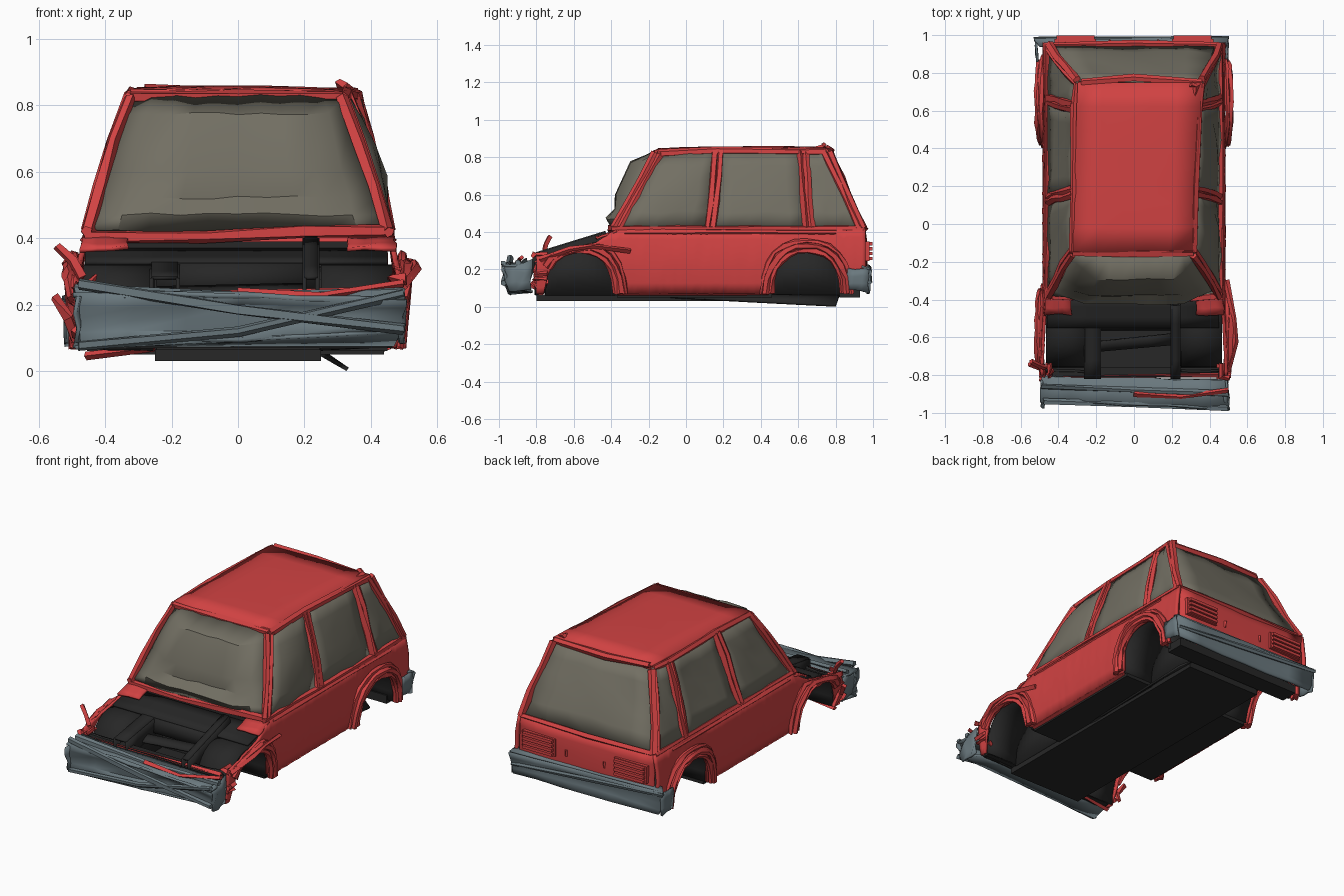
import bpy, bmesh, math, random
from mathutils import Vector

random.seed(4)
cube = bpy.data.objects.get("Cube")
if cube:
    bpy.data.objects.remove(cube, do_unlink=True)

def material(name, *rgb):
    m = bpy.data.materials.new(name)
    m.use_nodes = True
    m.diffuse_color = (*rgb, 1)
    m.node_tree.nodes["Principled BSDF"].inputs["Base Color"].default_value = (*rgb, 1)
    return m

RED = material("red paint", 0.64, 0.055, 0.055)
GLASS = material("dusty glass", 0.17, 0.16, 0.125)
GREY = material("grey bumper", 0.145, 0.19, 0.21)
BLACK = material("black underbody", 0.02, 0.02, 0.02)

def shake(amount):
    return Vector([random.uniform(-amount, amount) for _ in "xyz"])

def finish(name, bm, mat):
    bmesh.ops.recalc_face_normals(bm, faces=bm.faces)
    mesh = bpy.data.meshes.new(name)
    bm.to_mesh(mesh)
    bm.free()
    for p in mesh.polygons:
        p.use_smooth = True
    mesh.set_sharp_from_angle(angle=math.radians(35))
    mesh.materials.append(mat)
    ob = bpy.data.objects.new(name, mesh)
    bpy.context.scene.collection.objects.link(ob)
    return ob

def surface(name, f, nu, nv, mat, thick=0.012, jitter=0.0):
    """Sheet from f(u, v), dented by random jitter, with thickness."""
    bm = bmesh.new()
    rows = [[bm.verts.new(Vector(f(i / nu, j / nv)) + shake(jitter)) for j in range(nv + 1)] for i in range(nu + 1)]
    for a, b in zip(rows, rows[1:]):
        for j in range(nv):
            bm.faces.new((a[j], a[j + 1], b[j + 1], b[j]))
    mod = finish(name, bm, mat).modifiers.new("thickness", "SOLIDIFY")
    mod.thickness = thick
    mod.offset = 0

def patch(name, a, b, c, d, mat, nu=6, nv=6, bulge=(0, 0, 0), thick=0.012, jitter=0.0):
    """Four-cornered panel a-b (bottom) to d-c (top) with a bulge."""
    a, b, c, d, k = map(Vector, (a, b, c, d, bulge))
    def f(u, v):
        s = (math.sin(math.pi * u) * math.sin(math.pi * v)) ** 0.6 if 0 < u < 1 and 0 < v < 1 else 0
        return a.lerp(b, u).lerp(d.lerp(c, u), v) + k * s
    surface(name, f, nu, nv, mat, thick, jitter)

def beam(name, pts, r, mat, sides=5, jitter=0.004):
    """Crumpled bar swept along a path."""
    bm = bmesh.new()
    pts = [Vector(p) for p in pts]
    rings = []
    for i, p in enumerate(pts):
        q = (pts[min(i + 1, len(pts) - 1)] - pts[max(i - 1, 0)]).to_track_quat("Z", "Y")
        rings.append([bm.verts.new(p + q @ Vector((math.cos(k) * r, math.sin(k) * r, 0)) + shake(jitter))
                      for k in [math.tau * n / sides for n in range(sides)]])
    for a, b in zip(rings, rings[1:]):
        for k in range(sides):
            bm.faces.new((a[k], a[(k + 1) % sides], b[(k + 1) % sides], b[k]))
    bm.faces.new(rings[0])
    bm.faces.new(rings[-1])
    finish(name, bm, mat)

def box(name, lo, hi, mat):
    bm = bmesh.new()
    for v in bmesh.ops.create_cube(bm, size=1)["verts"]:
        v.co = [l + (h - l) * (c + 0.5) for l, h, c in zip(lo, hi, v.co)]
    finish(name, bm, mat)

# Side panels with wheel openings
ARCHES = {"front": -0.565, "rear": 0.645}

def arch(d, w, h):
    return 0.07 + h * max(0, 1 - abs(d / w) ** 2.4) ** 0.45

def wing_top(y):
    return 0.42 if y > -0.38 else max(0.405 + (y + 0.38) * 0.6, 0.335 + (y + 0.5) * 0.22)

def side_panel(sx):
    def f(u, v):
        y = -0.8 + 1.76 * u
        low = max([0.07] + [arch(y - c, 0.185, 0.23) for c in ARCHES.values()])
        low = 0.13 if y > 0.86 else low
        z = low + (wing_top(y) - low) * v
        half = 0.452 + 0.025 * math.sin(math.pi * min(1, (z - 0.04) / 0.4)) + 0.03 * max(0, -y - 0.4)
        return (sx * half, y, z)
    return f

# Cabin corner points along the roof for each side, and along the belt line
ROOF = {-1: [(-0.325, -0.15, 0.825), (-0.32, 0.17, 0.835), (-0.315, 0.62, 0.83), (-0.3, 0.75, 0.83)],
        1: [(0.315, -0.15, 0.82), (0.325, 0.17, 0.835), (0.345, 0.62, 0.83), (0.36, 0.75, 0.83)]}
BELT = [-0.37, 0.13, 0.655, 0.935]

for sx, side in ((-1, "right"), (1, "left")):
    surface(side + "_side_panel", side_panel(sx), 88, 6, RED, 0.016, 0.0015)
    base = [(sx * 0.45, y, 0.42) for y in BELT]
    top = ROOF[sx]
    # Pillars as paired folded bars, with rails above and below the glass
    for n, label in enumerate(("front", "door", "rear_door", "tail")):
        b, t = Vector(base[n]), Vector(top[n])
        for k, off in enumerate((-0.014, 0.014)):
            o = Vector((0, off, 0))
            bent = [b.lerp(t, s) + o + Vector((sx * 0.008, 0, 0)) + shake(0.005) for s in (0.33, 0.67)]
            beam(f"{side}_{label}_pillar_{k}", [b + o, *bent, t + o], 0.021, RED, jitter=0.005)
    beam(side + "_roof_rail", top, 0.02, RED)
    beam(side + "_belt_rail", [(sx * 0.455, y, 0.42) for y in (-0.4, -0.1, 0.13, 0.4, 0.66, 0.95)], 0.016, RED)
    for n, label in enumerate(("front", "rear", "quarter")):
        out = (0.04, 0.02, 0.005)[n] if sx > 0 else (-0.005, 0.005, 0)[n]
        patch(f"{side}_{label}_window", base[n], base[n + 1], top[n + 1], top[n], GLASS, 5, 5,
              (out, 0, 0.005), jitter=0.008)
    beam(side + "_door_crease", [(sx * 0.468, y, 0.395) for y in (-0.33, 0, 0.4, 0.8)], 0.008, RED, 4, 0.002)
    beam(side + "_sill", [(sx * 0.445, y, 0.08) for y in (-0.36, 0, 0.44)], 0.018, RED)

    for label, c in ARCHES.items():
        # Nested arch lips, crushed down towards the nose at the front
        for k, (w, h, x, r) in enumerate(((0.19, 0.23, 0.485, 0.016), (0.215, 0.255, 0.49, 0.019),
                                          (0.24, 0.28, 0.475, 0.014))):
            pts = []
            for i in range(2 if label == "front" else 0, 13):
                d = -w * math.cos(math.pi * i / 12)
                z = min(arch(d, w, h), wing_top(c + d) - 0.012)
                pts.append((sx * (x + 0.02 * math.sin(math.pi * i / 12)), c + d, z))
            beam(f"{side}_{label}_arch_lip_{k}", pts, r, RED, jitter=0.005)

        # Wheel tub and its inner wall
        def tub(u, v):
            d = -0.19 * math.cos(math.pi * u)
            return (sx * (0.25 + 0.215 * v), c + d, arch(d, 0.19, 0.245))
        def wall(u, v):
            d = -0.19 * math.cos(math.pi * u)
            return (sx * 0.25, c + d, 0.06 + (arch(d, 0.19, 0.245) - 0.06) * v)
        surface(f"{side}_{label}_wheel_tub", tub, 16, 2, BLACK)
        surface(f"{side}_{label}_tub_wall", wall, 16, 1, BLACK)

    # Torn wing top, front corner scraps and bay corner
    patch(side + "_wing_top", (sx * 0.33, -0.48, 0.37), (sx * 0.475, -0.48, 0.365), (sx * 0.47, -0.37, 0.405),
          (sx * 0.33, -0.37, 0.4), RED, 3, 3, jitter=0.005)
    for k in range(5):
        p = Vector((sx * random.uniform(0.43, 0.5), -0.81, random.uniform(0.1, 0.28)))
        beam(f"{side}_wing_scrap_{k}", [p + Vector((0, 0.07, 0)), p, p + shake(0.05)], 0.014, RED, 4, 0.006)
    patch(side + "_bay_corner", (sx * 0.25, -0.8, 0.06), (sx * 0.46, -0.8, 0.07), (sx * 0.47, -0.77, 0.25),
          (sx * 0.25, -0.78, 0.25), BLACK, 3, 3, jitter=0.005)
    # Tail lamp with ribs
    lo, hi = sorted((sx * 0.2, sx * 0.42))
    box(side + "_tail_lamp", (lo, 0.95, 0.245), (hi, 0.98, 0.35), RED)
    for k in range(4):
        z = 0.25 + 0.026 * k
        box(f"{side}_lamp_rib_{k}", (lo + 0.01, 0.97, z), (hi - 0.01, 0.998, z + 0.017), RED)
    beam(side + "_tail_catch", [(sx * 0.13, 0.965, 0.26), (sx * 0.13, 0.965, 0.3)], 0.012, RED, 4)

# Roof skin lying over the rails, header bars and torn edges
lift = Vector((0, 0, 0.016))
patch("roof", *[Vector(p) + lift for p in (ROOF[-1][0], ROOF[1][0], ROOF[1][3], ROOF[-1][3])], RED, 5, 7,
      (0, 0, 0.009), 0.014, 0.003)
beam("windscreen_header", [ROOF[-1][0], (0, -0.155, 0.825), ROOF[1][0]], 0.022, RED)
beam("tail_header", [(-0.28, 0.75, 0.845), (0, 0.775, 0.835), ROOF[1][3]], 0.02, RED)
beam("torn_roof_corner", [(0.32, 0.66, 0.835), (0.33, 0.73, 0.855), (0.3, 0.74, 0.87)], 0.014, RED, 4)

# Windscreen pushed forward, with a fold near the bottom
def windscreen(u, v):
    y, z = [(-0.385, 0.42), (-0.42, 0.47), (-0.375, 0.52), (-0.37, 0.6), (-0.29, 0.77), (-0.165, 0.825)][round(v * 5)]
    edge = max(0, 1 - min(u, 1 - u) * 5)
    flat = -0.37 + 0.22 * (z - 0.42) / 0.4
    return ((2 * u - 1) * (0.45 - 0.33 * (z - 0.42)), y + (flat - y) * edge, z)

surface("windscreen", windscreen, 10, 5, GLASS, jitter=0.005)
patch("tail_window", (-0.43, 0.94, 0.42), (0.43, 0.94, 0.42), ROOF[1][3], ROOF[-1][3], GLASS, 6, 5,
      (0, 0.01, 0.005), jitter=0.008)

# Tail panel and cowl
patch("tail_panel", (-0.455, 0.95, 0.13), (0.455, 0.95, 0.13), (0.45, 0.95, 0.42), (-0.45, 0.95, 0.42), RED,
      8, 5, (0, 0.012, 0), 0.016, 0.002)
beam("tail_window_sill", [(-0.45, 0.945, 0.42), (0, 0.955, 0.415), (0.45, 0.945, 0.42)], 0.018, RED)
beam("cowl", [(-0.46, -0.38, 0.405), (-0.1, -0.4, 0.405), (0.2, -0.4, 0.42), (0.45, -0.38, 0.42)], 0.021, RED)

# Engine bay and underbody
box("firewall", (-0.45, -0.38, 0.06), (0.45, -0.365, 0.39), BLACK)
patch("bay_shelf", (-0.46, -0.55, 0.325), (0.45, -0.55, 0.325), (0.45, -0.38, 0.365), (-0.46, -0.38, 0.365), BLACK, 4, 3)
patch("bay_shelf_drop", (-0.26, -0.56, 0.24), (0.23, -0.56, 0.24), (0.23, -0.55, 0.325), (-0.26, -0.55, 0.325), BLACK, 2, 2)
for name, x0, x1, z in (("right_bay_rail", -0.26, -0.18, 0.34), ("left_bay_rail", 0.2, 0.24, 0.4)):
    for x in (x0, x1):
        patch(name + "_web", (x, -0.82, 0.18), (x, -0.4, 0.25), (x, -0.43, z), (x, -0.82, 0.28), BLACK, 4, 2)
    patch(name + "_top", (x0, -0.82, 0.28), (x1, -0.82, 0.28), (x1, -0.43, z), (x0, -0.43, z), BLACK, 2, 4)
patch("bay_cross_rail", (-0.26, -0.68, 0.22), (0.2, -0.64, 0.24), (0.2, -0.58, 0.26), (-0.26, -0.63, 0.25), BLACK, 4, 2)
box("front_cross_member", (-0.45, -0.81, 0.07), (0.45, -0.76, 0.24), BLACK)
box("centre_floor", (-0.25, -0.8, 0.03), (0.25, 0.8, 0.065), BLACK)
box("cabin_floor", (-0.44, -0.37, 0.05), (0.44, 0.46, 0.08), BLACK)
box("tail_floor", (-0.43, 0.82, 0.05), (0.43, 0.93, 0.1), BLACK)
patch("hanging_floor_edge", (0.25, -0.1, 0.05), (0.33, 0.8, 0.005), (0.25, 0.82, 0.06), (0.25, 0, 0.065), BLACK, 4, 2)

# Torn strips hanging off the wings and nose
beam("left_wing_strip", [(0.49, -0.3, 0.3), (0.53, -0.5, 0.325), (0.54, -0.62, 0.31), (0.5, -0.78, 0.25)], 0.014, RED, 4)
beam("right_wing_strip", [(-0.47, -0.76, 0.28), (-0.5, -0.75, 0.33), (-0.545, -0.73, 0.375)], 0.014, RED, 4)
beam("right_wing_flap", [(-0.49, -0.72, 0.09), (-0.51, -0.76, 0.16), (-0.55, -0.74, 0.225)], 0.014, RED, 4)
beam("nose_strip", [(-0.46, -0.78, 0.045), (-0.25, -0.78, 0.07)], 0.014, RED, 4)
beam("grille_strip", [(-0.45, -0.81, 0.225), (0, -0.8, 0.23), (0.45, -0.8, 0.24)], 0.012, RED, 4)

# Front bumper: twisted channel with folded strips
patch("front_bumper_face", (-0.49, -0.93, 0.07), (0.49, -0.95, 0.12), (0.51, -0.98, 0.22), (-0.48, -0.94, 0.24), GREY,
      6, 4, (0, 0.04, 0), 0.014, 0.008)
patch("front_bumper_top", (-0.49, -0.94, 0.235), (0.5, -0.98, 0.22), (0.48, -0.82, 0.225), (-0.49, -0.81, 0.235), GREY,
      7, 2, (0, 0, -0.02), 0.014, 0.008)
patch("front_bumper_base", (-0.49, -0.94, 0.07), (0.49, -0.95, 0.12), (0.47, -0.82, 0.08), (-0.47, -0.82, 0.08), GREY, 6, 2)
for name, z0, z1, z2 in (("fold_down", 0.26, 0.185, 0.125), ("fold_up", 0.075, 0.12, 0.235)):
    beam("bumper_" + name, [(-0.48, -0.94, z0), (0, -0.955, z1), (0.5, -0.975, z2)], 0.016, GREY)
beam("bumper_top_fold", [(-0.49, -0.86, 0.245), (0, -0.88, 0.225), (0.5, -0.9, 0.235)], 0.016, GREY)
for x in (-0.48, 0.49):
    patch("front_bumper_end", (x, -0.95, 0.09), (x, -0.83, 0.08), (x, -0.82, 0.25), (x, -0.97, 0.23), GREY, 3, 3, jitter=0.012)
beam("bumper_red_strip", [(0, -0.9, 0.235), (0.25, -0.915, 0.225), (0.5, -0.88, 0.265)], 0.013, RED, 4)

# Rear bumper wrapping the corners
patch("rear_bumper_face", (-0.5, 0.97, 0.075), (0.48, 0.975, 0.07), (0.5, 0.985, 0.2), (-0.53, 0.975, 0.22), GREY,
      6, 4, (0, -0.015, 0), 0.014, 0.004)
patch("rear_bumper_top", (-0.53, 0.975, 0.22), (0.5, 0.985, 0.2), (0.49, 0.94, 0.215), (-0.5, 0.94, 0.23), GREY, 6, 2)
beam("rear_bumper_fold", [(-0.53, 0.98, 0.21), (0, 0.982, 0.17), (0.49, 0.98, 0.13)], 0.013, GREY)
for x in (-0.515, 0.49):
    patch("rear_bumper_end", (x, 0.86, 0.09), (x, 0.975, 0.075), (x, 0.98, 0.21), (x, 0.86, 0.2), GREY, 3, 3, jitter=0.006)
